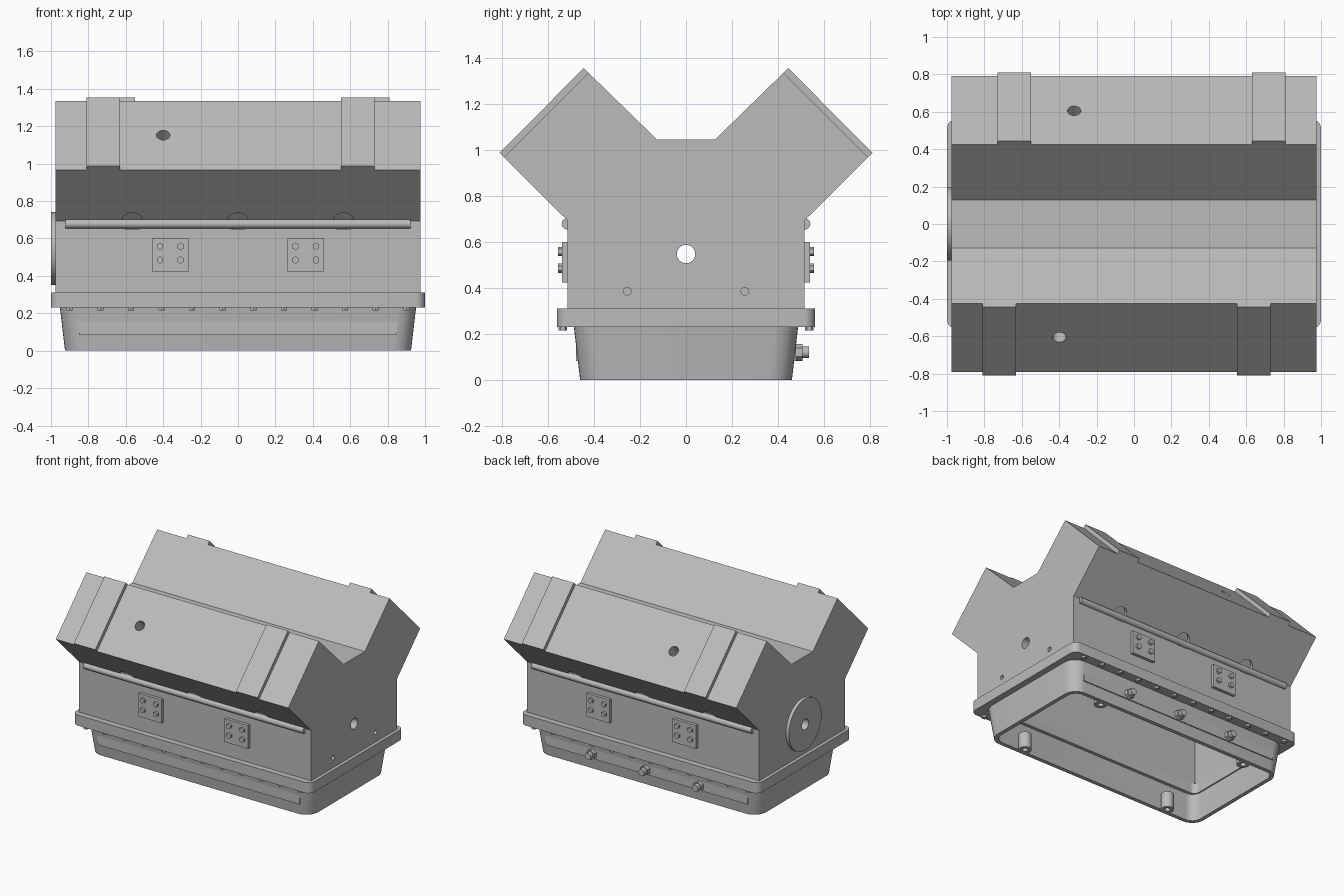
import bpy, bmesh, math
from mathutils import Vector

cube = bpy.data.objects.get("Cube")
if cube:
    bpy.data.objects.remove(cube, do_unlink=True)

metal = bpy.data.materials.new("cast_grey")
metal.use_nodes = True
GREY = (0.5, 0.5, 0.5, 1)
metal.diffuse_color = GREY
metal.node_tree.nodes["Principled BSDF"].inputs["Base Color"].default_value = GREY


def finish(name, bm, smooth=True):
    bmesh.ops.recalc_face_normals(bm, faces=bm.faces)
    mesh = bpy.data.meshes.new(name)
    bm.to_mesh(mesh)
    bm.free()
    mesh.materials.append(metal)
    ob = bpy.data.objects.new(name, mesh)
    bpy.context.collection.objects.link(ob)
    if smooth:
        shade(ob)
    return ob


def shade(ob):
    bpy.ops.object.select_all(action="DESELECT")
    ob.select_set(True)
    bpy.context.view_layer.objects.active = ob
    bpy.ops.object.shade_smooth_by_angle(angle=math.radians(31))


def prism(name, profile, x0, x1):
    """Extrude a (y, z) outline along x."""
    bm = bmesh.new()
    face = bm.faces.new([bm.verts.new((x0, y, z)) for y, z in profile])
    ext = bmesh.ops.extrude_face_region(bm, geom=[face])["geom"]
    moved = [v for v in ext if isinstance(v, bmesh.types.BMVert)]
    bmesh.ops.translate(bm, verts=moved, vec=(x1 - x0, 0, 0))
    return finish(name, bm, False)


def box(name, x0, x1, y0, y1, z0, z1):
    return prism(name, [(y0, z0), (y1, z0), (y1, z1), (y0, z1)], x0, x1)


def cylinder(name, centre, axis, radius, length, sides=32):
    bm = bmesh.new()
    bmesh.ops.create_cone(bm, cap_ends=True, segments=sides, radius1=radius,
                          radius2=radius, depth=length)
    turn = Vector((0, 0, 1)).rotation_difference(Vector(axis)).to_matrix()
    bmesh.ops.rotate(bm, verts=bm.verts, matrix=turn)
    bmesh.ops.translate(bm, verts=bm.verts, vec=centre)
    return finish(name, bm, sides > 6)


def cut(ob, *cutters):
    for tool in cutters:
        tool.hide_render = True
        mod = ob.modifiers.new("cut", "BOOLEAN")
        mod.operation, mod.solver, mod.object = "DIFFERENCE", "EXACT", tool
        bpy.context.view_layer.objects.active = ob
        bpy.ops.object.modifier_apply(modifier=mod.name)
        bpy.data.objects.remove(tool, do_unlink=True)
    shade(ob)


def rounded_shell(name, rings):
    """Closed wall through rounded rectangles (half x, half y, radius, z)."""
    bm = bmesh.new()
    loops = []
    for hx, hy, r, z in rings:
        loop = []
        for k in range(4):
            sx, sy = (1, -1, -1, 1)[k], (1, 1, -1, -1)[k]
            for i in range(9):
                a = math.pi / 2 * (k + i / 8)
                loop.append(bm.verts.new((sx * (hx - r) + r * math.cos(a),
                                          sy * (hy - r) + r * math.sin(a), z)))
        loops.append(loop)
    for a, b in zip(loops, loops[1:] + loops[:1]):
        for i in range(len(a)):
            j = (i + 1) % len(a)
            bm.faces.new((a[i], a[j], b[j], b[i]))
    return finish(name, bm)


# Main V-shaped block
half = [(0.515, 0.3), (0.515, 0.693), (0.79, 0.967), (0.424, 1.335), (0.127, 1.045)]
block = prism("engine_block", half + [(-y, z) for y, z in reversed(half)], -0.975, 0.975)
cut(block,
    box("crankcase_cutter", -0.91, 0.91, -0.43, 0.43, 0.2, 0.65),
    cylinder("crank_bore_cutter", (0, 0, 0.547), (1, 0, 0), 0.04, 2.4))

# Blind holes in the end face, decks and lower bank faces
for s in (-1, 1):
    cut(block, cylinder("dowel_cutter", (0.975, s * 0.255, 0.385), (1, 0, 0), 0.017, 0.06, 16),
        cylinder("deck_hole_cutter", (-0.4 if s < 0 else -0.32, s * 0.605, 1.152),
                 (0, s, 1), 0.036, 0.2))
    for x in (-0.565, 0, 0.565):
        cut(block, cylinder("relief_cutter", (x, s * 0.52, 0.698), (0, s, -1), 0.055, 0.06))

# Rear hub disc
hub = cylinder("hub_disc", (-0.985, 0, 0.547), (1, 0, 0), 0.195, 0.03, 64)
cut(hub, cylinder("hub_bore_cutter", (-0.98, 0, 0.547), (1, 0, 0), 0.04, 0.2))

# Raised strips on both decks, staggered between the banks
strip = [(0.79, 0.967), (0.81, 0.987), (0.444, 1.355), (0.424, 1.335)]
for s in (-1, 1):
    for x in (-0.72, 0.64):
        c = x if s < 0 else -x
        prism("deck_strip", [(s * y, z) for y, z in strip], c - 0.09, c + 0.09)

# Flange and open oil pan
rounded_shell("pan_flange", [(1, 0.56, 0.05, 0.23), (1, 0.56, 0.05, 0.31),
                             (0.91, 0.43, 0.04, 0.31), (0.91, 0.43, 0.04, 0.23)])
rounded_shell("oil_pan", [(0.925, 0.46, 0.1, 0), (0.952, 0.487, 0.1, 0.23),
                          (0.92, 0.455, 0.07, 0.23), (0.895, 0.43, 0.07, 0)])
for sx in (-1, 1):
    for sy in (-1, 1):
        boss = cylinder("pan_boss", (sx * 0.64, sy * 0.405, 0.06), (0, 0, 1), 0.045, 0.12)
        cut(boss, cylinder("boss_cutter", (sx * 0.64, sy * 0.405, 0), (0, 0, 1), 0.02, 0.08))

# Side details repeated on both long sides
for s in (-1, 1):
    box("pan_rib", -0.85, 0.85, s * 0.46, s * 0.478, 0.083, 0.163)
    cylinder("side_rail", (0, s * 0.516, 0.678), (1, 0, 0), 0.024, 1.845)
    for i in range(12):
        cylinder("flange_bolt", (-0.9 + i * 1.8 / 11, s * 0.535, 0.223), (0, 0, 1), 0.019, 0.018, 6)
    for x in (-0.362, 0.362):
        box("mount_plate", x - 0.098, x + 0.098, s * 0.51, s * 0.538, 0.423, 0.6)
        for dx in (-0.055, 0.055):
            for z in (0.485, 0.558):
                cylinder("mount_bolt", (x + dx, s * 0.545, z), (0, s, 0), 0.02, 0.022, 6)

# Drain plugs on the back of the pan
for x in (-0.45, 0, 0.45):
    cylinder("plug_collar", (x, 0.485, 0.12), (0, 1, 0), 0.037, 0.04, 6)
    cylinder("plug_tip", (x, 0.515, 0.12), (0, 1, 0), 0.025, 0.04)
